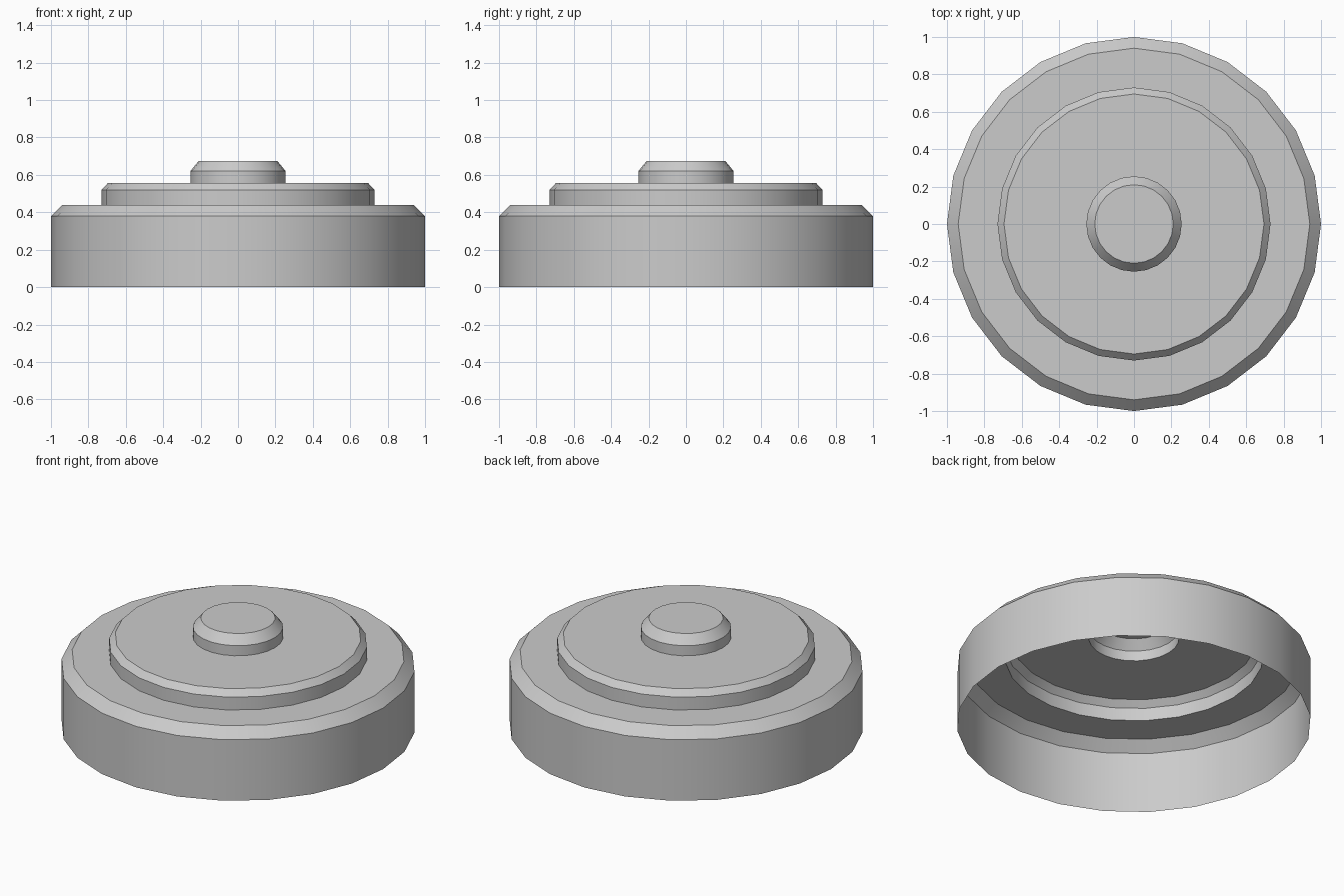
import bpy
import bmesh
from math import cos, sin, pi, radians

cube = bpy.data.objects.get("Cube")
if cube:
    bpy.data.objects.remove(cube, do_unlink=True)

SIDES = 24

# Single plain grey for the whole shell
grey = bpy.data.materials.new("light_grey")
grey.use_nodes = True
colour = (0.6, 0.6, 0.6, 1)
grey.diffuse_color = colour
grey.node_tree.nodes["Principled BSDF"].inputs["Base Color"].default_value = colour

# Stepped outline as (radius, height): base, middle tier, knob
outline = [
    (1.0, 0.0), (1.0, 0.38), (0.94, 0.44),
    (0.73, 0.44), (0.73, 0.52), (0.695, 0.557),
    (0.255, 0.557), (0.255, 0.62), (0.21, 0.675),
]


def lathe_shell(name, profile, material):
    """Turn a profile about z, open at the bottom and capped on top."""
    bm = bmesh.new()
    rings = []
    for radius, height in profile:
        angles = [2 * pi * i / SIDES for i in range(SIDES)]
        rings.append([bm.verts.new((radius * cos(a), radius * sin(a), height))
                      for a in angles])
    for low, high in zip(rings, rings[1:]):
        for i in range(SIDES):
            j = (i + 1) % SIDES
            bm.faces.new((low[i], low[j], high[j], high[i]))
    bm.faces.new(rings[-1])
    mesh = bpy.data.meshes.new(name)
    bm.to_mesh(mesh)
    bm.free()
    mesh.materials.append(material)
    obj = bpy.data.objects.new(name, mesh)
    bpy.context.collection.objects.link(obj)
    return obj


# Hollow stepped cap
cap = lathe_shell("stepped_cap", outline, grey)
bpy.ops.object.select_all(action='DESELECT')
cap.select_set(True)
bpy.context.view_layer.objects.active = cap
bpy.ops.object.shade_smooth_by_angle(angle=radians(30))
